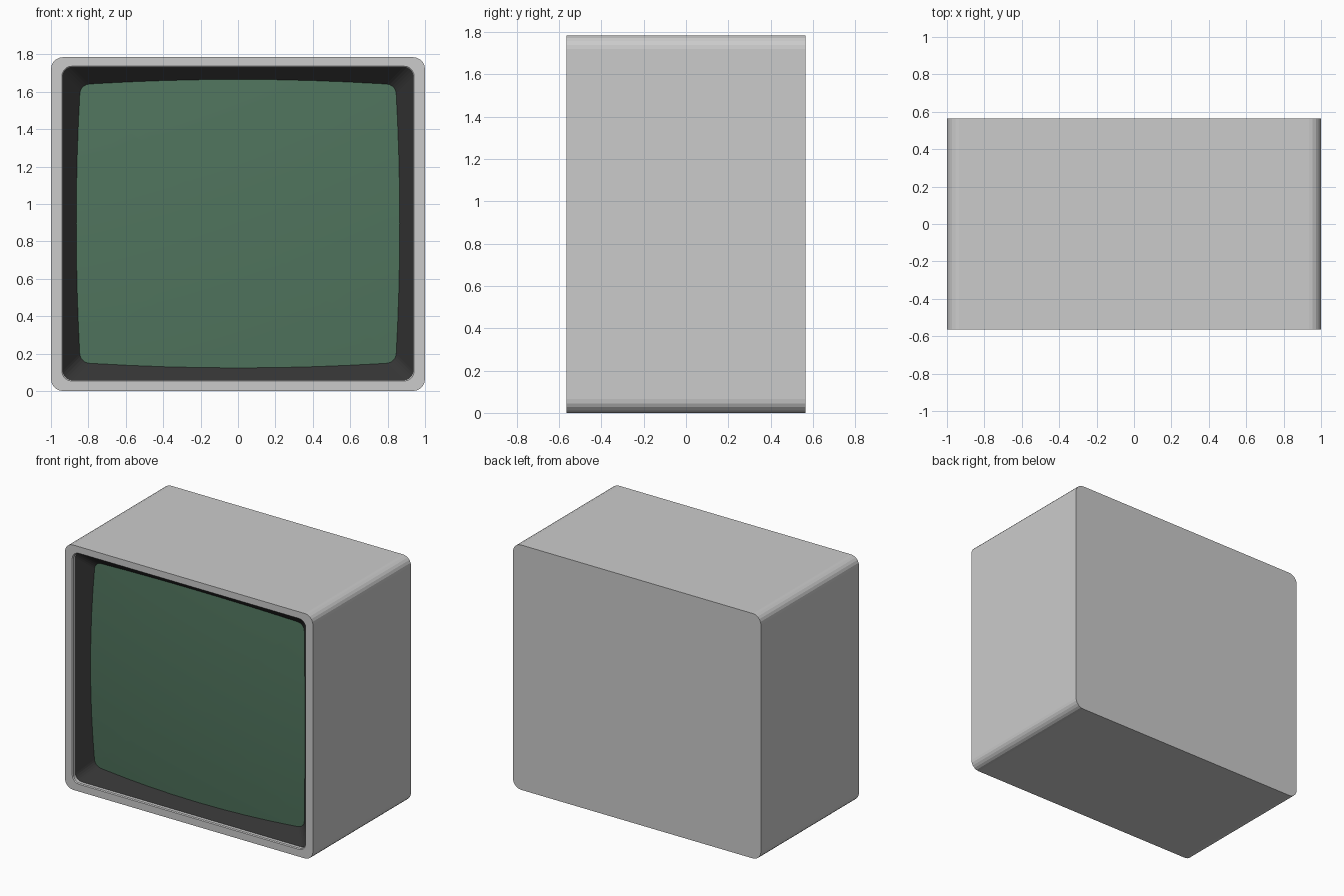
import bpy, bmesh, math

if "Cube" in bpy.data.objects:
    bpy.data.objects.remove(bpy.data.objects["Cube"])

FRONT, BACK = -0.565, 0.565
ZC = 0.8925          # height of the middle of the casing


def material(name, rgb):
    m = bpy.data.materials.new(name)
    m.diffuse_color = (*rgb, 1)
    m.use_nodes = True
    m.node_tree.nodes["Principled BSDF"].inputs["Base Color"].default_value = m.diffuse_color
    return m


def rounded_rect(hx, z0, z1, r, seg=5, side=1):
    """Rounded rectangle outline in x, z; each side split into equal pieces."""
    corners = [(hx - r, z0 + r, -90), (hx - r, z1 - r, 0),
               (-hx + r, z1 - r, 90), (-hx + r, z0 + r, 180)]
    pts = []
    for i, (cx, cz, a0) in enumerate(corners):
        for k in range(seg + 1):
            a = math.radians(a0 + 90 * k / seg)
            pts.append((cx + r * math.cos(a), cz + r * math.sin(a)))
        nx, nz, na = corners[(i + 1) % 4]
        a = math.radians(na)
        end = (nx + r * math.cos(a), nz + r * math.sin(a))
        start = pts[-1]
        for k in range(1, side):
            t = k / side
            pts.append((start[0] + (end[0] - start[0]) * t,
                        start[1] + (end[1] - start[1]) * t))
    return pts


def loft(name, rings, cap_start=False, cap_end=False, mat=None, smooth=None):
    """Skin a row of equal-length 3D rings, with optional end caps."""
    bm = bmesh.new()
    vr = [[bm.verts.new(p) for p in ring] for ring in rings]
    n = len(vr[0])
    for a, b in zip(vr, vr[1:]):
        for i in range(n):
            j = (i + 1) % n
            bm.faces.new((a[i], a[j], b[j], b[i]))
    if cap_start:
        bm.faces.new(vr[0][::-1])
    if cap_end:
        bm.faces.new(vr[-1])
    me = bpy.data.meshes.new(name)
    bm.to_mesh(me)
    bm.free()
    ob = bpy.data.objects.new(name, me)
    bpy.context.collection.objects.link(ob)
    if mat:
        me.materials.append(mat)
    if smooth:
        bpy.ops.object.select_all(action='DESELECT')
        ob.select_set(True)
        bpy.context.view_layer.objects.active = ob
        bpy.ops.object.shade_smooth_by_angle(angle=math.radians(smooth))
    return ob


def ring(y, *rect, **kw):
    return [(x, y, z) for x, z in rounded_rect(*rect, **kw)]


# Casing: solid back, rounded sides, front rim and pocket for the screen
loft("casing", [
    ring(BACK, 1.0, 0.0, 1.785, 0.065),
    ring(FRONT, 1.0, 0.0, 1.785, 0.065),
    ring(FRONT, 0.942, 0.053, 1.737, 0.055),
    ring(FRONT + 0.006, 0.936, 0.059, 1.731, 0.05),
    ring(FRONT + 0.18, 0.936, 0.059, 1.731, 0.05),
], cap_start=True, cap_end=True)

# Bezel: dark frame sloping in at 45 degrees
d0, d1 = 0.03, 0.15
loft("bezel", [
    ring(FRONT + d0, 0.936, 0.059, 1.731, 0.05),
    ring(FRONT + d1, 0.936 - (d1 - d0), 0.059 + (d1 - d0), 1.731 - (d1 - d0), 0.05),
], mat=material("dark_plastic", (0.035, 0.035, 0.035)))

# Screen: bulging glass, its edge hidden behind the bezel
outline = rounded_rect(0.875, 0.098, 1.692, 0.06, side=8)
rings = []
for k in range(12, 0, -1):
    s = k / 12
    rings.append([(x * s, FRONT + 0.07 + ((x * s) ** 2 + ((z - ZC) * s) ** 2) / 24,
                   ZC + (z - ZC) * s) for x, z in outline])
loft("screen", rings, cap_end=True, smooth=30,
     mat=material("green_glass", (0.08, 0.175, 0.11)))
